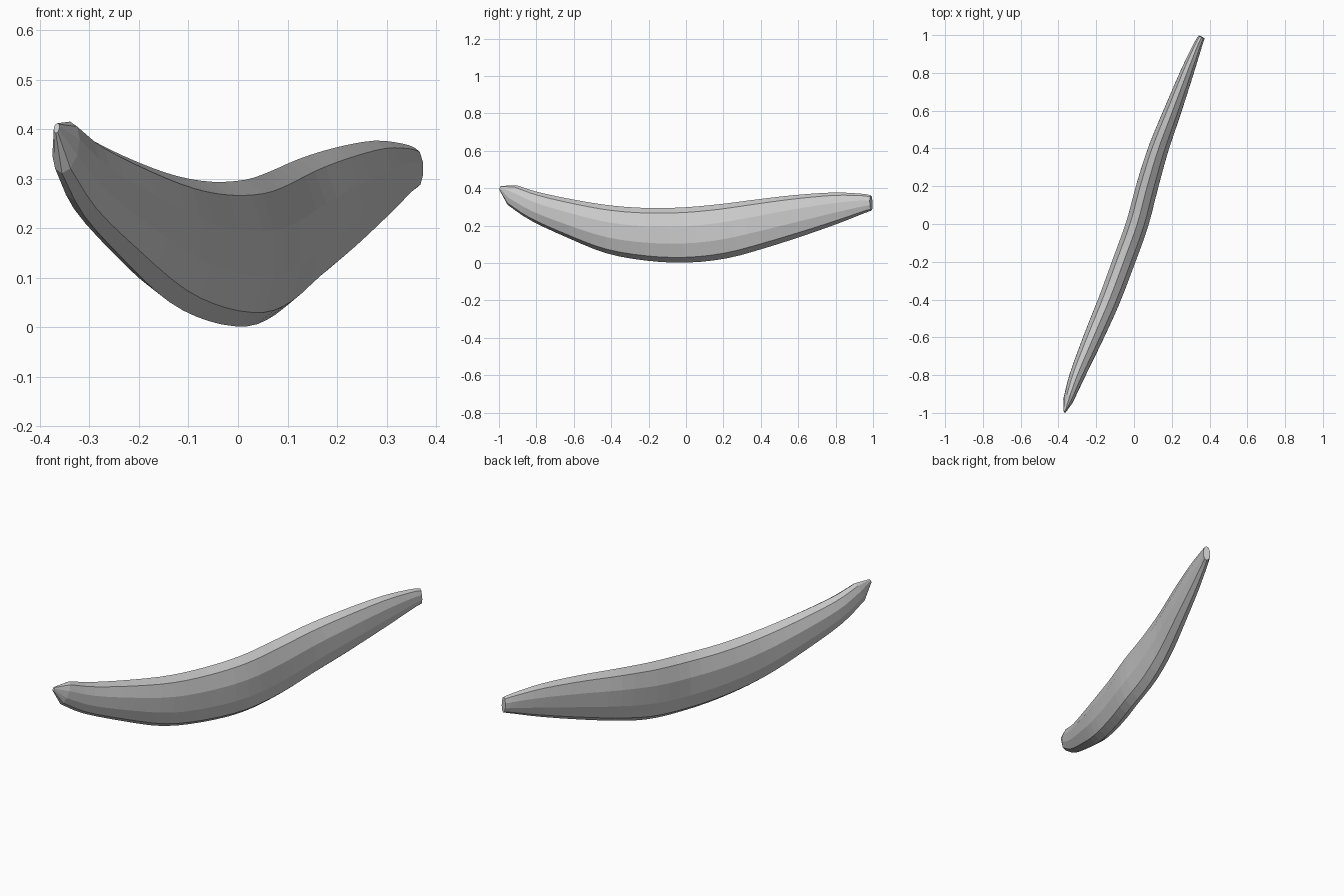
import bpy, bmesh, math
from mathutils import Vector

cube = bpy.data.objects.get("Cube")
if cube:
    bpy.data.objects.remove(cube)

SIDES = 10
STEPS = 3

# Spine stations: x, y, z, half width, half height
STATIONS = [Vector(s) for s in (
    (-.347, -.93, .363, .028, .058),
    (-.30, -.80, .300, .042, .080),
    (-.215, -.60, .233, .054, .105),
    (-.13, -.40, .178, .060, .129),
    (-.055, -.20, .153, .062, .141),
    (.017, 0, .150, .062, .148),
    (.07, .20, .170, .061, .146),
    (.13, .40, .210, .056, .132),
    (.205, .60, .253, .048, .112),
    (.28, .80, .294, .037, .084),
    (.335, .94, .317, .025, .054),
    (.358, .99, .321, .018, .041),
)]
TIP = Vector((-.366, -.994, .402, .006, .011))


def smooth_path(points):
    """Catmull-Rom interpolation through the stations."""
    ext = [points[0] * 2 - points[1]] + points + [points[-1] * 2 - points[-2]]
    out = []
    for a, b, c, d in zip(ext, ext[1:], ext[2:], ext[3:]):
        for i in range(STEPS):
            t = i / STEPS
            out.append(b + (c - a) * (t / 2)
                       + (a * 2 - b * 5 + c * 4 - d) * (t * t / 2)
                       + (b * 3 - a - c * 3 + d) * (t ** 3 / 2))
    return out + [points[-1]]


def add_ring(bm, station, tangent):
    """Ten-sided oval across the spine, with a corner at the crest."""
    side = tangent.cross(Vector((0, 0, 1))).normalized()
    up = side.cross(tangent).normalized()
    centre = Vector(station[:3])
    ring = []
    for k in range(SIDES):
        a = math.tau * k / SIDES
        ring.append(bm.verts.new(centre + side * (math.sin(a) * station[3])
                                 + up * (math.cos(a) * station[4])))
    return ring


# Grey skin
skin = bpy.data.materials.new("plain_grey")
skin.use_nodes = True
colour = (.6, .6, .6, 1)
skin.diffuse_color = colour
skin.node_tree.nodes["Principled BSDF"].inputs["Base Color"].default_value = colour

# Curved body, lofted from the pointed tip to the cut stem end
path = smooth_path(STATIONS)
bm = bmesh.new()
rings = []
for i, p in enumerate(path):
    before, after = path[max(i - 1, 0)], path[min(i + 1, len(path) - 1)]
    rings.append(add_ring(bm, p, Vector((after - before)[:3])))
rings.insert(0, add_ring(bm, TIP, Vector((path[1] - path[0])[:3])))

for r, s in zip(rings, rings[1:]):
    for k in range(SIDES):
        n = (k + 1) % SIDES
        bm.faces.new((r[k], r[n], s[n], s[k]))

# End caps
bm.faces.new(rings[0])
bm.faces.new(rings[-1])
bmesh.ops.recalc_face_normals(bm, faces=bm.faces)

mesh = bpy.data.meshes.new("curved_fruit")
bm.to_mesh(mesh)
bm.free()
mesh.materials.append(skin)
fruit = bpy.data.objects.new("curved_fruit", mesh)
bpy.context.collection.objects.link(fruit)
